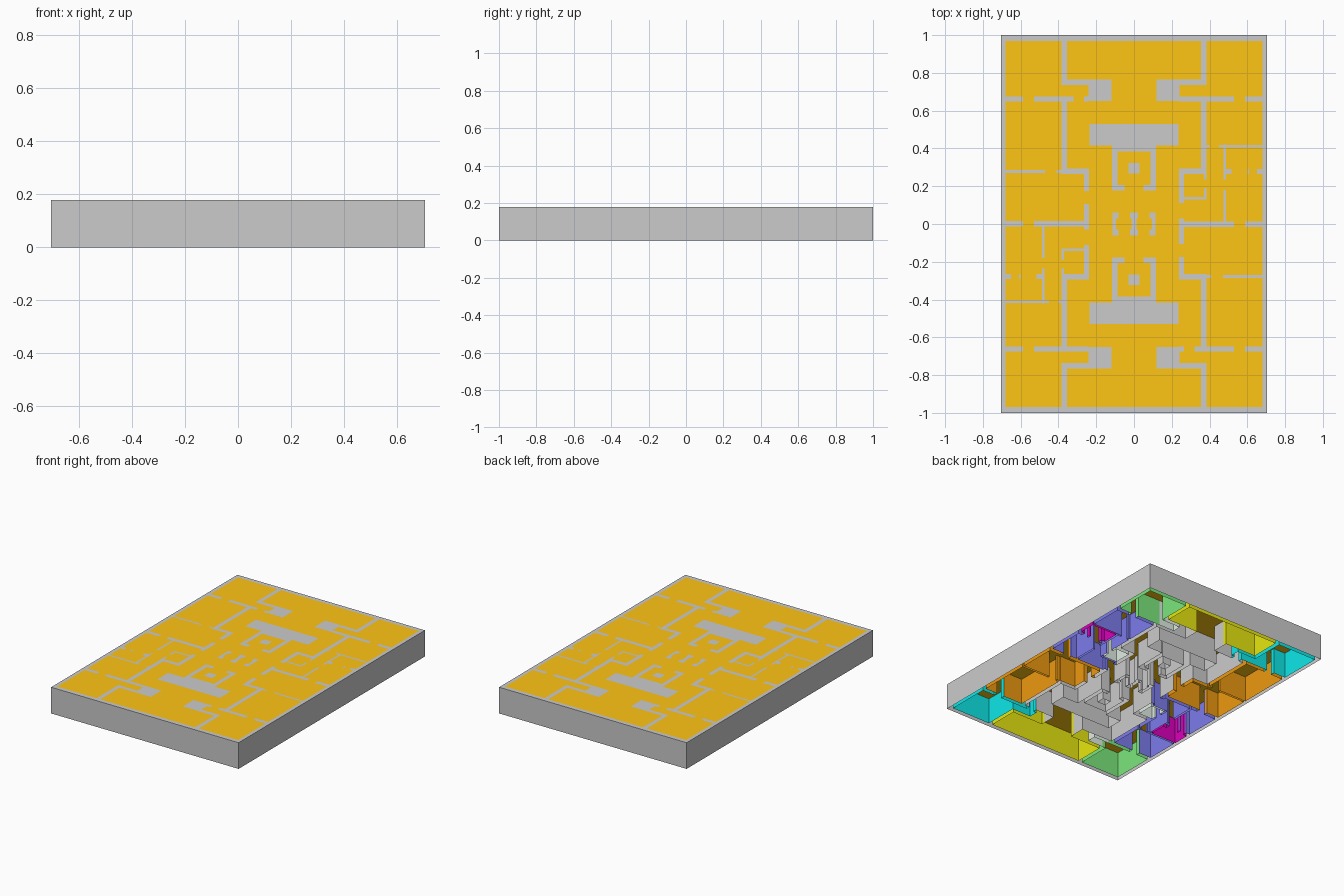
import bpy, bmesh

if "Cube" in bpy.data.objects:
    bpy.data.objects.remove(bpy.data.objects["Cube"])

H = 0.178          # storey height
X, Y = 0.705, 1.0  # outer half sizes
WALLS = set()      # plan rectangles x0, x1, y0, y1


def box(x0, x1, y0, y1, mirror=True):
    """Wall block, repeated by half turn, or in all four quarters if mirrored."""
    for sx, sy in ((1, 1), (-1, -1), (1, -1), (-1, 1))[:4 if mirror else 2]:
        a, b = sorted((sx * x0, sx * x1))
        c, d = sorted((sy * y0, sy * y1))
        WALLS.add((round(a, 4), round(b, 4), round(c, 4), round(d, 4)))


def across(y, x0, x1, t=0.028, mirror=True):
    box(x0, x1, y - t / 2, y + t / 2, mirror)


def along(x, y0, y1, t=0.028, mirror=True):
    box(x - t / 2, x + t / 2, y0, y1, mirror)


# Outer walls
box(-X, -0.68, 0, Y)
box(-X, 0, 0.97, Y)
# Corner rooms and passages, alike in all four quarters
along(-0.37, 0.74, Y)
across(0.75, -0.384, -0.12)
box(-0.24, -0.12, 0.65, 0.764)
across(0.662, -0.7, -0.588)
across(0.662, -0.53, -0.32)
across(0.662, -0.265, -0.24)
across(-0.662, -0.32, -0.265, mirror=False)
# Walls between flats and core
along(-0.37, 0.27, 0.65)
across(0.28, -0.384, -0.24)
along(-0.252, 0.175, 0.29)
along(-0.252, -0.03, 0.105, mirror=False)
along(-0.252, -0.18, -0.11, mirror=False)
across(0.002, -0.7, -0.588, mirror=False)
across(0.002, -0.53, -0.24, mirror=False)
# Thin partitions: living rooms, then suite with bathroom and closet
THIN = 0.014
across(0.278, -0.7, -0.47, THIN, False)
across(0.278, -0.41, -0.38, THIN, False)
along(-0.48, -0.18, 0, THIN, False)
along(-0.48, -0.42, -0.235, THIN, False)
across(-0.137, -0.385, -0.26, THIN, False)
along(-0.378, -0.19, -0.13, THIN, False)
along(-0.378, -0.29, -0.235, THIN, False)
across(-0.412, -0.7, -0.45, THIN, False)
across(-0.412, -0.4, -0.38, THIN, False)
across(-0.278, -0.7, -0.65, mirror=False)
across(-0.278, -0.61, -0.6, mirror=False)
across(-0.278, -0.515, -0.48, mirror=False)
# Shaft block, enclosure and column
box(-0.235, 0, 0.415, 0.53)
box(-0.115, 0, 0.385, 0.415)
along(-0.102, 0.18, 0.415)
across(0.192, -0.115, -0.05)
box(-0.03, 0, 0.267, 0.323)
# Three waisted piers in the middle
box(-0.115, -0.095, 0, 0.06)
box(-0.095, -0.082, 0.028, 0.06)
box(-0.012, 0, 0, 0.06)
box(-0.02, 0, 0.03, 0.06)

# Room lining colours
COLORS = {
    "corner_room_a": (0.004, 0.8, 0.8), "corner_room_b": (0.2, 0.8, 0.2),
    "living_room": (0.85, 0.32, 0.005), "suite": (0.2, 0.2, 0.85),
    "bathroom": (0.7, 0.0, 0.5), "closet": (0.75, 0.85, 0.78),
    "end_room": (0.8, 0.8, 0.005), "ceiling": (1.0, 0.56, 0.007),
}


def zone(x, y):
    """Name of the room at a point (the plan repeats by half turn)."""
    if abs(x) > X or abs(y) > Y:
        return "outer_shell"
    if x > 0:
        x, y = -x, -y
    if x > -0.37 and abs(y) > 0.75:
        return "end_room"
    if x > -0.24 or (x > -0.36 and 0.28 < abs(y) < 0.66):
        return "core_walls"
    if y > 0.66:
        return "corner_room_a"
    if y > 0:
        return "living_room"
    if y < -0.66:
        return "closet" if x > -0.36 else "corner_room_b"
    if x < -0.48 and -0.41 < y < -0.275:
        return "bathroom"
    if x > -0.378 and -0.275 < y < -0.14:
        return "closet"
    return "suite"


def solid(x, y):
    return any(a < x < b and c < y < d for a, b, c, d in WALLS)


def build(name, quads):
    bm = bmesh.new()
    for q in quads:
        bm.faces.new([bm.verts.new(p) for p in q])
    bmesh.ops.remove_doubles(bm, verts=bm.verts[:], dist=1e-5)
    bmesh.ops.dissolve_limit(bm, angle_limit=0.01, verts=bm.verts[:],
                             edges=bm.edges[:], use_dissolve_boundaries=False)
    me = bpy.data.meshes.new(name)
    bm.to_mesh(me)
    bm.free()
    ob = bpy.data.objects.new(name, me)
    bpy.context.collection.objects.link(ob)
    if name in COLORS:
        mat = bpy.data.materials.new(name)
        mat.diffuse_color = (*COLORS[name], 1)
        mat.use_nodes = True
        mat.node_tree.nodes["Principled BSDF"].inputs["Base Color"].default_value = mat.diffuse_color
        me.materials.append(mat)


def cuts(i, lim):
    """Plan grid lines from all wall edges, with an outside margin."""
    return [-lim - 1] + sorted({w[k] for w in WALLS for k in (i, i + 1)}) + [lim + 1]


xs, ys = cuts(0, X), cuts(2, Y)
nx, ny = len(xs) - 1, len(ys) - 1
mx = [(xs[i] + xs[i + 1]) / 2 for i in range(nx)]
my = [(ys[j] + ys[j + 1]) / 2 for j in range(ny)]
S = [[solid(x, y) for y in my] for x in mx]
parts = {}

for i in range(1, nx - 1):
    for j in range(1, ny - 1):
        x0, x1, y0, y1 = xs[i], xs[i + 1], ys[j], ys[j + 1]
        # wall tops and ceilings share the top plane
        top = "wall_tops" if S[i][j] else "ceiling"
        parts.setdefault(top, []).append(
            [(x0, y0, H), (x1, y0, H), (x1, y1, H), (x0, y1, H)])
        if not S[i][j]:
            continue
        # upright wall face towards each open neighbour
        for di, dj, p, q in ((1, 0, (x1, y0), (x1, y1)), (-1, 0, (x0, y1), (x0, y0)),
                             (0, 1, (x1, y1), (x0, y1)), (0, -1, (x0, y0), (x1, y0))):
            if not S[i + di][j + dj]:
                room = zone(mx[i + di], my[j + dj])
                parts.setdefault(room, []).append([(*p, 0), (*q, 0), (*q, H), (*p, H)])

for name, quads in parts.items():
    build(name, quads)
